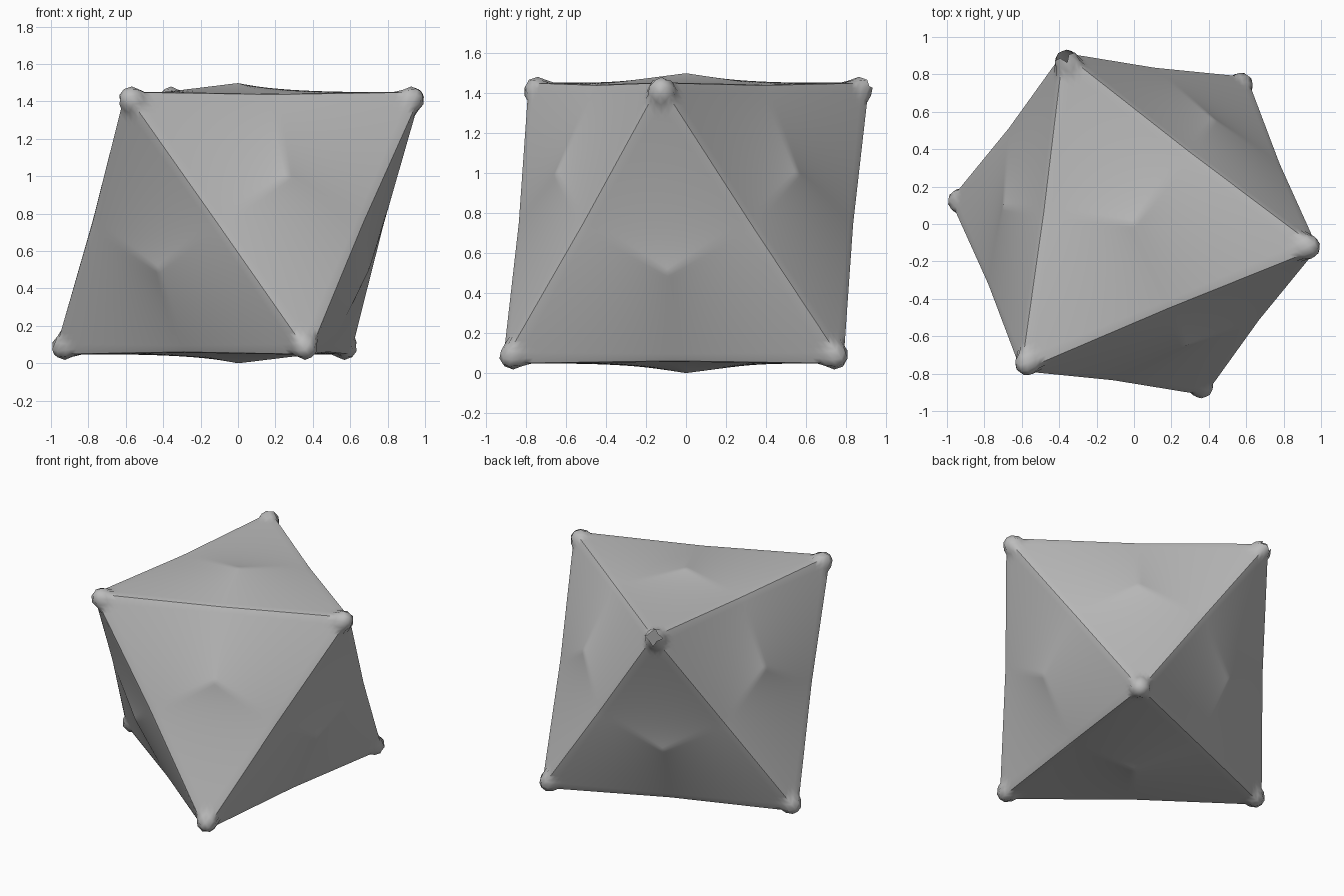
import bpy, bmesh, math
from mathutils import Vector, Matrix
from itertools import product

if "Cube" in bpy.data.objects:
    bpy.data.objects.remove(bpy.data.objects["Cube"], do_unlink=True)

CORNER, EDGE_MID, FACE_MID = 1.22, 0.845, 0.75   # distances from the centre
TIP_AT, TIP_RADIUS = 1.145, 0.07                 # rounded bulb on each corner
STEPS = 24


def corner_axis(degrees):
    a = math.radians(degrees)
    flat = math.sqrt(2 / 3)
    return Vector((flat * math.cos(a), flat * math.sin(a), 1 / math.sqrt(3)))


def round_tip(p, axis):
    """Snap points close to a corner onto its small sphere."""
    centre = axis * TIP_AT
    d = p - centre
    if d.length < TIP_RADIUS or p.dot(axis) > TIP_AT:
        return centre + d.normalized() * TIP_RADIUS
    return p


def add_kite(bm, a, b, c):
    """One third of a face: corner, two edge middles and the raised face middle."""
    v = a * CORNER
    m1 = (a + b).normalized() * EDGE_MID
    m2 = (a + c).normalized() * EDGE_MID
    f = (a + b + c).normalized() * FACE_MID
    grid = []
    for i in range(STEPS + 1):
        s = i / STEPS
        row = []
        for j in range(STEPS + 1):
            t = j / STEPS
            p = v.lerp(m1, s).lerp(m2.lerp(f, s), t)
            row.append(bm.verts.new(p))
        grid.append(row)
    for i in range(STEPS):
        for j in range(STEPS):
            bm.faces.new((grid[i][j], grid[i + 1][j],
                          grid[i + 1][j + 1], grid[i][j + 1]))


# Eight-sided body, lying on one face
axes = [corner_axis(d) for d in (-7.5, 112.5, -127.5)]
bm = bmesh.new()
for signs in product((1, -1), repeat=3):
    a, b, c = (axis * s for axis, s in zip(axes, signs))
    add_kite(bm, a, b, c)
    add_kite(bm, b, c, a)
    add_kite(bm, c, a, b)
bmesh.ops.remove_doubles(bm, verts=bm.verts, dist=0.0005)
bmesh.ops.recalc_face_normals(bm, faces=bm.faces)

# Soften the ridges, then round the corners
bmesh.ops.smooth_vert(bm, verts=bm.verts, factor=0.5,
                      use_axis_x=True, use_axis_y=True, use_axis_z=True)
for v in bm.verts:
    for axis in axes:
        for sign in (1, -1):
            v.co = round_tip(v.co, axis * sign)

# Open hole at the rear upper corner
hole = [f for f in bm.faces if f.calc_center_median().dot(axes[1]) > 1.18]
bmesh.ops.delete(bm, geom=hole, context='FACES')

# Rest on the ground
bmesh.ops.translate(bm, verts=bm.verts,
                    vec=(0, 0, -min(v.co.z for v in bm.verts)))

mesh = bpy.data.meshes.new("faceted_body")
bm.to_mesh(mesh)
bm.free()
body = bpy.data.objects.new("faceted_body", mesh)
bpy.context.collection.objects.link(body)

# Plain grey
grey = bpy.data.materials.new("plain_grey")
grey.use_nodes = True
colour = (0.5, 0.5, 0.5, 1)
grey.diffuse_color = colour
grey.node_tree.nodes["Principled BSDF"].inputs["Base Color"].default_value = colour
mesh.materials.append(grey)

bpy.ops.object.select_all(action='DESELECT')
body.select_set(True)
bpy.context.view_layer.objects.active = body
bpy.ops.object.shade_smooth_by_angle(angle=math.radians(40))
